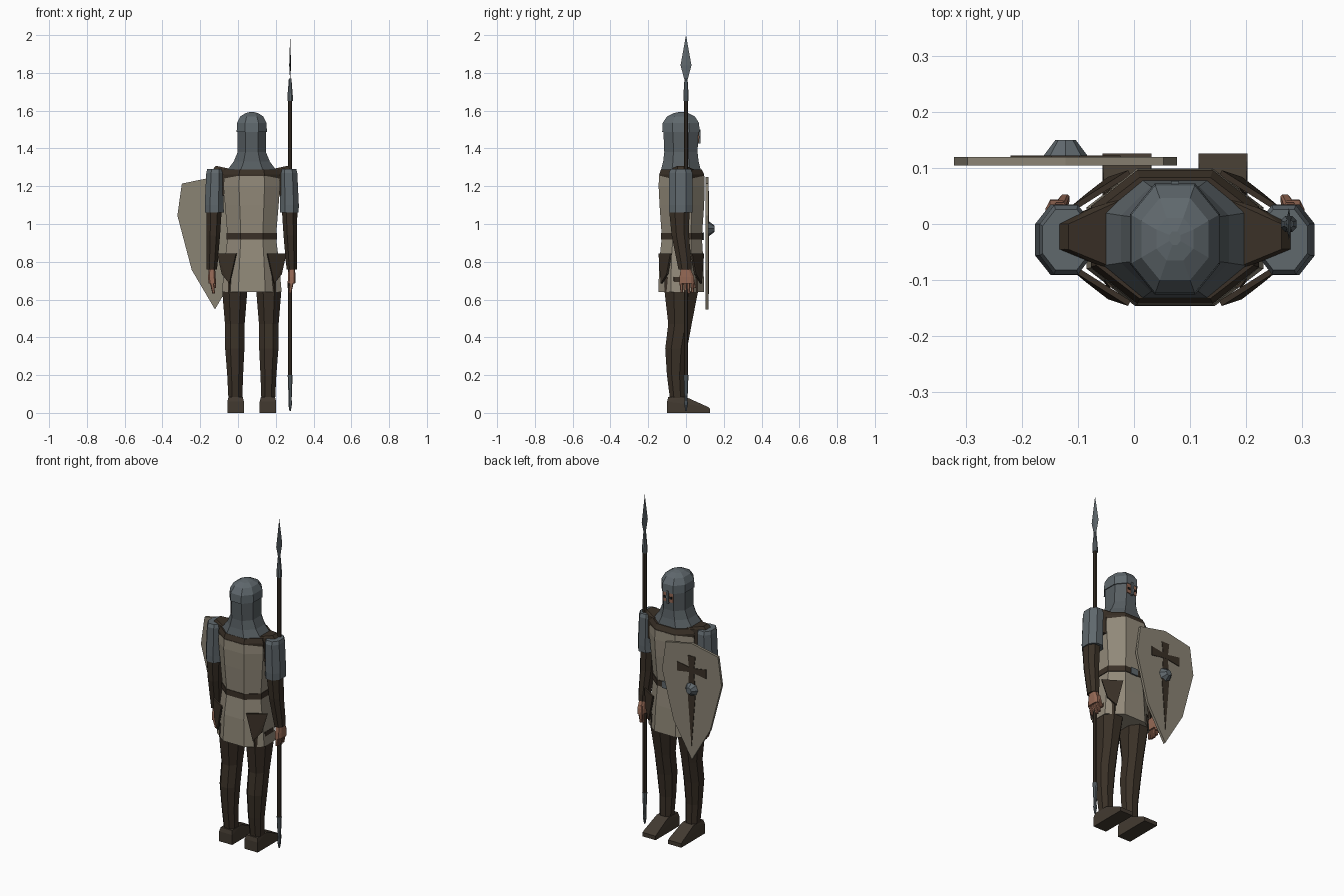
import bpy, bmesh, math
from mathutils import Vector

CX = 0.073  # body mid line; the figure looks towards +y


def mat(name, *rgb):
    m = bpy.data.materials.new(name)
    m.diffuse_color = (*rgb, 1)
    return m


CLOTH = mat("undyed cloth", 0.29, 0.255, 0.195)
SHIELD = mat("shield paint", 0.255, 0.228, 0.175)
BROWN = mat("dark brown", 0.042, 0.030, 0.020)
BOOT = mat("boot leather", 0.055, 0.042, 0.030)
STEEL = mat("steel", 0.115, 0.138, 0.152)
MAIL = mat("mail", 0.095, 0.112, 0.122)
SKIN = mat("skin", 0.30, 0.14, 0.09)
DARK = mat("eye dark", 0.01, 0.01, 0.01)


def finish(name, bm, m):
    bmesh.ops.recalc_face_normals(bm, faces=bm.faces)
    me = bpy.data.meshes.new(name)
    bm.to_mesh(me)
    bm.free()
    me.materials.append(m)
    ob = bpy.data.objects.new(name, me)
    bpy.context.collection.objects.link(ob)
    return ob


def loft(name, m, rings, f=0.45):
    """Stack of chamfered eight-sided rings: (z, cx, cy, half x, half y)."""
    bm = bmesh.new()
    shape = [(f, -1), (1, -f), (1, f), (f, 1), (-f, 1), (-1, f), (-1, -f), (-f, -1)]
    rows = [[bm.verts.new((cx + hx * u, cy + hy * v, z)) for u, v in shape]
            for z, cx, cy, hx, hy in rings]
    for a, b in zip(rows, rows[1:]):
        for i in range(8):
            j = (i + 1) % 8
            bm.faces.new((a[i], a[j], b[j], b[i]))
    bm.faces.new(rows[0])
    bm.faces.new(rows[-1])
    return finish(name, bm, m)


def hull(name, m, pts):
    bm = bmesh.new()
    for p in pts:
        bm.verts.new(p)
    r = bmesh.ops.convex_hull(bm, input=bm.verts)
    bmesh.ops.delete(bm, geom=list({g for g in r["geom_interior"] + r["geom_unused"]
                                    if isinstance(g, bmesh.types.BMVert)}), context='VERTS')
    bmesh.ops.dissolve_limit(bm, angle_limit=0.02, verts=bm.verts, edges=bm.edges)
    return finish(name, bm, m)


def box(name, m, x0, x1, y0, y1, z0, z1):
    return hull(name, m, [(x, y, z) for x in (x0, x1) for y in (y0, y1) for z in (z0, z1)])


def plate(name, m, outline, y0, y1):
    """Extrude an (x, z) outline along y."""
    bm = bmesh.new()
    face = bm.faces.new([bm.verts.new((x, y0, z)) for x, z in outline])
    ext = bmesh.ops.extrude_face_region(bm, geom=[face])["geom"]
    bmesh.ops.translate(bm, vec=(0, y1 - y0, 0),
                        verts=[v for v in ext if isinstance(v, bmesh.types.BMVert)])
    return finish(name, bm, m)


# tunic, belt and dark collar
loft("tunic", CLOTH, [(0.64, CX, -0.025, 0.158, 0.121), (0.80, CX, -0.025, 0.144, 0.117),
                      (0.93, CX, -0.022, 0.128, 0.106), (1.10, CX, -0.022, 0.142, 0.118),
                      (1.20, CX, -0.023, 0.150, 0.122), (1.255, CX, -0.023, 0.146, 0.120)])
loft("belt", BROWN, [(0.918, CX, -0.022, 0.134, 0.111), (0.952, CX, -0.022, 0.134, 0.111)])
box("buckle", STEEL, CX - 0.022, CX + 0.022, 0.085, 0.094, 0.915, 0.955)
loft("collar", BROWN, [(1.20, CX, -0.023, 0.146, 0.115), (1.262, CX, -0.023, 0.150, 0.119),
                       (1.288, CX, -0.025, 0.140, 0.108)])

# mail hood and helmet
loft("mail_hood", MAIL, [(1.268, CX, -0.027, 0.132, 0.110), (1.29, CX, -0.027, 0.126, 0.104),
                         (1.33, CX, -0.027, 0.096, 0.094), (1.38, CX, -0.027, 0.075, 0.088),
                         (1.50, CX, -0.027, 0.075, 0.093)])
loft("helmet", STEEL, [(1.488, CX, -0.027, 0.080, 0.099), (1.535, CX, -0.027, 0.078, 0.096),
                       (1.57, CX, -0.027, 0.060, 0.073), (1.587, CX, -0.027, 0.033, 0.038),
                       (1.593, CX, -0.025, 0.010, 0.012)])

# face opening with nose guard
box("face", SKIN, CX - 0.033, CX + 0.033, 0.05, 0.069, 1.432, 1.488)
box("nose_guard", STEEL, CX - 0.007, CX + 0.007, 0.06, 0.077, 1.425, 1.50)

for s, side in ((-1, "left"), (1, "right")):
    def X(d):
        return CX + s * d

    box("eye_" + side, DARK, X(0.012), X(0.026), 0.066, 0.072, 1.452, 1.466)

    # leg and foot
    loft("leg_" + side, BROWN, [(0.06, X(0.087), -0.045, 0.036, 0.038),
                                (0.20, X(0.088), -0.055, 0.042, 0.046),
                                (0.34, X(0.090), -0.052, 0.051, 0.058),
                                (0.47, X(0.090), -0.032, 0.052, 0.062),
                                (0.64, X(0.090), -0.025, 0.066, 0.088),
                                (0.72, X(0.086), -0.025, 0.066, 0.088)])
    hull("foot_" + side, BOOT,
         [(X(d), y, z) for d in (0.042, 0.129) for y, z in
          ((-0.10, 0), (0.126, 0), (-0.10, 0.06), (0.126, 0.024), (0.115, 0.032))] +
         [(X(d), y, 0.084) for d in (0.048, 0.123) for y in (-0.094, 0.0)])

    # shoulder, upper arm guard and sleeve
    hull("shoulder_" + side, BROWN,
         [(X(0.21), -0.045, 1.285), (X(0.21), 0.0, 1.285), (X(0.19), -0.045, 1.308),
          (X(0.19), 0.0, 1.308), (X(0.145), -0.07, 1.29), (X(0.145), 0.03, 1.29),
          (X(0.08), -0.09, 1.285), (X(0.08), 0.05, 1.285), (X(0.08), -0.09, 1.15),
          (X(0.08), 0.05, 1.15), (X(0.20), -0.05, 1.15), (X(0.20), 0.01, 1.15)])
    loft("arm_guard_" + side, STEEL, [(1.06, X(0.198), -0.028, 0.050, 0.061),
                                      (1.10, X(0.199), -0.028, 0.050, 0.063),
                                      (1.27, X(0.194), -0.028, 0.047, 0.062),
                                      (1.29, X(0.194), -0.028, 0.042, 0.054)])
    loft("sleeve_" + side, BROWN, [(0.758, X(0.212), -0.006, 0.027, 0.034),
                                   (0.80, X(0.210), -0.010, 0.030, 0.038),
                                   (0.94, X(0.204), -0.030, 0.036, 0.046),
                                   (1.08, X(0.200), -0.036, 0.041, 0.054)])

    # hand with fingers and thumb
    loft("palm_" + side, SKIN, [(0.685, X(0.210), 0.004, 0.020, 0.040),
                                (0.72, X(0.211), 0.004, 0.020, 0.038),
                                (0.77, X(0.212), -0.003, 0.017, 0.024)], 0.6)
    for i in range(4):
        y = -0.026 + i * 0.019
        loft("finger_%s_%d" % (side, i), SKIN, [(0.628 + 0.006 * abs(i - 1.5), X(0.202), y + 0.004, 0.007, 0.007),
                                               (0.69, X(0.211), y, 0.011, 0.009)], 0.6)
    loft("thumb_" + side, SKIN, [(0.66, X(0.196), 0.045, 0.008, 0.008),
                                 (0.735, X(0.205), 0.026, 0.011, 0.012)], 0.6)

    # dark hip flaps hanging at the four corners of the skirt
    for t, end in ((-1, "back"), (1, "front")):
        flap = [(0.082, 0.845, 0.118), (0.182, 0.845, 0.055),
                (0.158, 0.735, 0.075), (0.118, 0.685, 0.106)]
        hull("hip_flap_%s_%s" % (side, end), BROWN,
             [(X(d + k * 0.5), -0.025 + t * (w + k), z) for d, z, w in flap for k in (-0.006, 0.003)])

# shield on the left arm
SX = -0.122
half = [(0, 1.25), (0.175, 1.214), (0.199, 1.045), (0.123, 0.757), (0, 0.548)]
plate("shield", SHIELD, [(SX + d, z) for d, z in half] +
      [(SX - d, z) for d, z in half[-2:0:-1]], 0.104, 0.119)
plate("cross_upright", BROWN, [(SX - 0.026, 1.175), (SX + 0.026, 1.175), (SX + 0.015, 1.09),
                               (SX + 0.026, 0.95), (SX, 0.63), (SX - 0.026, 0.95),
                               (SX - 0.015, 1.09)], 0.117, 0.122)
plate("cross_bar", BROWN, [(SX - 0.098, 1.062), (SX, 1.078), (SX + 0.098, 1.062),
                           (SX + 0.098, 1.118), (SX, 1.102), (SX - 0.098, 1.118)], 0.117, 0.1225)
bpy.ops.mesh.primitive_cone_add(vertices=8, radius1=0.042, radius2=0.018, depth=0.032,
                                location=(SX, 0.134, 0.975), rotation=(-math.pi / 2, 0, 0))
boss = bpy.context.object
boss.name = "shield_boss"
boss.data.materials.append(STEEL)

# spear in the right hand
PX = 0.276
loft("spear_shaft", BROWN, [(0.15, PX, 0, 0.0105, 0.0105), (1.70, PX, 0, 0.0105, 0.0105)])
loft("spear_butt", STEEL, [(0.01, PX, 0, 0.004, 0.004), (0.05, PX, 0, 0.010, 0.010),
                           (0.07, PX, 0, 0.008, 0.008), (0.20, PX, 0, 0.013, 0.013)])
loft("spear_socket", STEEL, [(1.65, PX, 0, 0.014, 0.014), (1.68, PX, 0, 0.014, 0.014),
                             (1.77, PX, 0, 0.007, 0.008)])
hull("spear_blade", STEEL, [(PX, -0.006, 1.755), (PX, 0.006, 1.755), (PX, -0.029, 1.84),
                            (PX, 0.029, 1.84), (PX - 0.005, 0, 1.84), (PX + 0.005, 0, 1.84),
                            (PX, 0, 2.0)])
